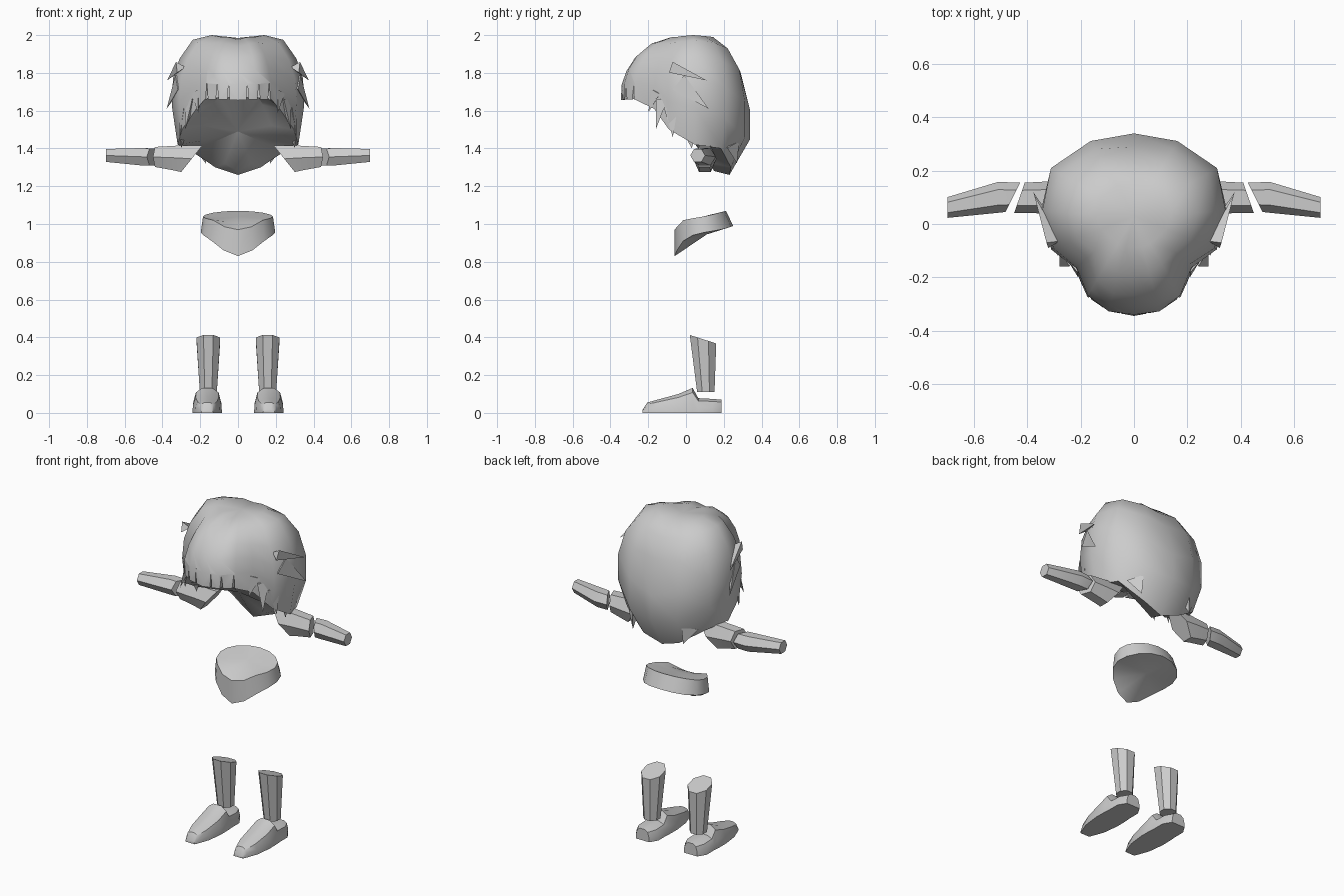
import bpy, bmesh
from math import sin, cos, pi, radians
from mathutils import Vector

if "Cube" in bpy.data.objects:
    bpy.data.objects.remove(bpy.data.objects["Cube"])


def finish(name, bm, mirror=False, angle=35):
    bmesh.ops.recalc_face_normals(bm, faces=bm.faces)
    me = bpy.data.meshes.new(name)
    bm.to_mesh(me)
    bm.free()
    ob = bpy.data.objects.new(name, me)
    bpy.context.collection.objects.link(ob)
    if mirror:
        m = ob.modifiers.new("Mirror", 'MIRROR')
        m.use_mirror_merge = False
    if angle:
        smooth(ob, angle)
    return ob


def smooth(ob, angle):
    bpy.ops.object.select_all(action='DESELECT')
    bpy.context.view_layer.objects.active = ob
    ob.select_set(True)
    bpy.ops.object.shade_smooth_by_angle(angle=radians(angle))


def loft(name, rings, start=None, end=None, mirror=False, angle=35):
    """Skin closed rings; each end is a fan to a point, or a flat cap."""
    bm = bmesh.new()
    vs = [[bm.verts.new(p) for p in r] for r in rings]
    n = len(rings[0])
    for a, b in zip(vs, vs[1:]):
        for i in range(n):
            j = (i + 1) % n
            bm.faces.new((a[i], a[j], b[j], b[i]))
    for ring, tip in ((vs[0], start), (vs[-1], end)):
        if tip is None:
            bm.faces.new(ring)
        else:
            t = bm.verts.new(tip)
            for i in range(n):
                bm.faces.new((ring[i], ring[(i + 1) % n], t))
    return finish(name, bm, mirror, angle)


# Hair: radial columns, angle from the front -> (radius, z) from crown down
CY = 0.03
half = [
    (0, [(.12, 1.975), (.22, 1.94), (.30, 1.88), (.345, 1.81), (.37, 1.74), (.375, 1.655)]),
    (15, [(.12, 1.985), (.22, 1.955), (.30, 1.89), (.345, 1.82), (.37, 1.74), (.37, 1.66)]),
    (30, [(.12, 1.99), (.21, 1.96), (.28, 1.90), (.32, 1.83), (.345, 1.75), (.35, 1.66)]),
    (48, [(.12, 1.99), (.20, 1.955), (.25, 1.88), (.275, 1.81), (.29, 1.73), (.297, 1.61)]),
    (68, [(.13, 1.995), (.23, 1.96), (.29, 1.87), (.325, 1.77), (.335, 1.65), (.32, 1.50)]),
    (93, [(.14, 2.0), (.24, 1.975), (.31, 1.875), (.345, 1.77), (.35, 1.62), (.32, 1.42)]),
    (120, [(.14, 1.995), (.24, 1.96), (.32, 1.86), (.36, 1.72), (.36, 1.56), (.31, 1.40)]),
    (150, [(.13, 1.99), (.22, 1.93), (.29, 1.82), (.325, 1.65), (.325, 1.46), (.24, 1.30)]),
    (180, [(.12, 1.98), (.20, 1.91), (.26, 1.80), (.31, 1.60), (.31, 1.45), (.20, 1.26)]),
]
cols = half + [(-a, p) for a, p in half[-2:0:-1]]
for i, (a, p) in enumerate(cols):
    r, z = p[-1]
    cols[i] = (a, p + [(r * .6, z + .02)])      # lip folding under
rings = [[(p[k][0] * sin(radians(a)), CY - p[k][0] * cos(radians(a)), p[k][1])
          for a, p in cols] for k in range(7)]
hair = loft("hair", rings, (0, CY, 1.985), (0, 0, 1.49), angle=0)

# Slits in the fringe
bm = bmesh.new()
for x, w, h in ((.05, .008, .09), (.11, .012, .08), (.165, .01, .09)):
    for s in (-1, 1):
        tri = [(x - w, 1.60), (x + w, 1.60), (x, 1.66 + h)]
        f = [bm.verts.new((s * px, -.45, pz)) for px, pz in tri]
        b = [bm.verts.new((s * px, -.25, pz)) for px, pz in tri]
        bm.faces.new(f)
        bm.faces.new(b)
        for i in range(3):
            j = (i + 1) % 3
            bm.faces.new((f[i], f[j], b[j], b[i]))
cutter = finish("fringe_cutter", bm, angle=0)
cutter.hide_render = True
mod = hair.modifiers.new("Slits", 'BOOLEAN')
mod.operation = 'DIFFERENCE'
mod.object = cutter
bpy.context.view_layer.objects.active = hair
bpy.ops.object.modifier_apply(modifier="Slits")
bpy.data.objects.remove(cutter)
smooth(hair, 45)

# Loose tufts on the sides: base, tip, half width
tufts = [
    ((.325, -.08, 1.83), (.375, .11, 1.76), .03),
    ((.325, -.04, 1.75), (.378, .12, 1.61), .05),
    ((.30, -.08, 1.62), (.31, -.07, 1.46), .04),
    ((.26, -.13, 1.66), (.28, -.16, 1.50), .035),
    ((.23, -.16, 1.70), (.21, -.20, 1.59), .03),
    ((.31, .02, 1.52), (.30, .03, 1.40), .05),
    ((.20, .25, 1.42), (.17, .27, 1.32), .05),
]
bm = bmesh.new()
for base, tip, w in tufts:
    base, tip = Vector(base), Vector(tip)
    out = Vector((base.x, base.y - CY, 0)).normalized()
    side = (tip - base).cross(out).normalized() * w
    v = [bm.verts.new(p) for p in (base + side, base - side, base - out * .05, tip)]
    for f in ((0, 1, 2), (0, 1, 3), (1, 2, 3), (2, 0, 3)):
        bm.faces.new([v[i] for i in f])
finish("side_tufts", bm, mirror=True, angle=0)


# Arms: hexagonal sections along x, sheared for the slanted cuts
def arm_ring(x, y, z, ry, rz, sy=0, sz=0):
    pts = [(ry * cos(k * pi / 3), rz / .866 * sin(k * pi / 3)) for k in range(6)]
    return [(x + sy * a + sz * b, y + a, z + b) for a, b in pts]


loft("upper_arm", [arm_ring(.245, .10, 1.345, .062, .07, 0, -.8),
                   arm_ring(.32, .10, 1.35, .06, .066, 0, -.3),
                   arm_ring(.43, .098, 1.355, .057, .053, -.35)], mirror=True)
loft("forearm", [arm_ring(.455, .10, 1.355, .055, .045, -.5),
                 arm_ring(.51, .10, 1.356, .058, .046),
                 arm_ring(.70, .062, 1.363, .039, .034)], mirror=True)


# Hips: tilted band with a pointed front and a notch in the top
def hip_ring(s, rx, ry, zs):
    out = []
    for k in range(16):
        a = 2 * pi * k / 16
        out.append((s * rx * sin(a), .095 - s * ry * cos(a), zs[min(k, 16 - k)]))
    return out


low = [.83, .86, .91, .94, .955, .965, .975, .985, .99]
top = [.97, .985, 1.02, 1.03, 1.04, 1.05, 1.06, 1.067, 1.07]
inner = [1.01, 1.012, 1.02, 1.03, 1.04, 1.05, 1.056, 1.06, 1.06]
bottom_ring = hip_ring(1, .197, .155, low)
top_ring = [(x * .94, y - max(0, y - .095) * .25, z)
            for x, y, z in hip_ring(1, .197, .155, top)]
loft("hips", [bottom_ring, top_ring, hip_ring(.65, .185, .14, inner)],
     (0, .11, .945), (0, .095, 1.04))


# Shins: octagonal, with a slanted top
def shin_ring(y, z, rx, ry, slope):
    pts = [(cos(pi / 8 + k * pi / 4) / .924, sin(pi / 8 + k * pi / 4) / .924)
           for k in range(8)]
    return [(.157 + rx * a, y + ry * b, z + slope * ry * b) for a, b in pts]


loft("shin", [shin_ring(.105, .11, .045, .046, 0),
              shin_ring(.09, .39, .063, .07, -.32)], mirror=True)

# Shoes: arched sections from toe to heel (y, half width, height)
secs = [(-.23, .032, .015), (-.205, .042, .055), (-.14, .066, .073),
        (-.04, .078, .10), (.035, .077, .132), (.065, .074, .078),
        (.14, .074, .074), (.188, .045, .07)]
arch = [(-1, 0), (-.97, .4), (-.78, .82), (-.35, 1), (.35, 1), (.78, .82), (.97, .4), (1, 0)]
loft("shoe", [[(.163 + w * u, y, h * v) for u, v in arch] for y, w, h in secs],
     mirror=True)
